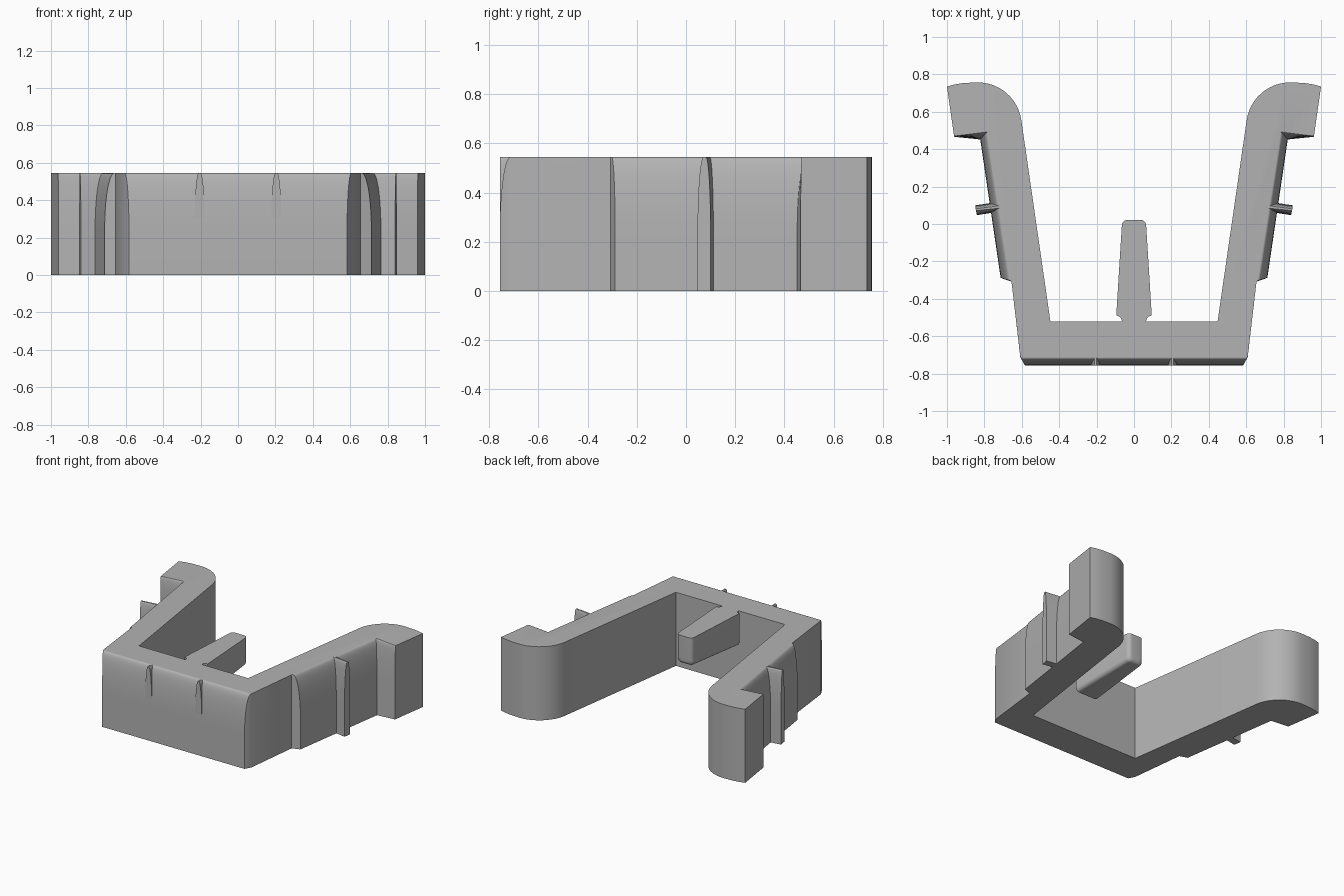
import bpy, bmesh, math

if "Cube" in bpy.data.objects:
    bpy.data.objects.remove(bpy.data.objects["Cube"])

HEIGHT = 0.545
CURVE_START = 0.24

grey = bpy.data.materials.new("plain grey")
grey.use_nodes = True
grey.diffuse_color = (0.45, 0.45, 0.45, 1)
grey.node_tree.nodes["Principled BSDF"].inputs["Base Color"].default_value = (0.45, 0.45, 0.45, 1)


def loft(name, rings):
    """Join equal closed rings of 3D points into a capped solid."""
    bm = bmesh.new()
    loops = [[bm.verts.new(p) for p in ring] for ring in rings]
    n = len(loops[0])
    for a, b in zip(loops, loops[1:]):
        for i in range(n):
            j = (i + 1) % n
            bm.faces.new((a[i], a[j], b[j], b[i]))
    bm.faces.new(loops[0][::-1])
    bm.faces.new(loops[-1])
    bmesh.ops.remove_doubles(bm, verts=bm.verts, dist=0.0002)
    bmesh.ops.recalc_face_normals(bm, faces=bm.faces)
    mesh = bpy.data.meshes.new(name)
    bm.to_mesh(mesh)
    bm.free()
    mesh.materials.append(grey)
    obj = bpy.data.objects.new(name, mesh)
    bpy.context.collection.objects.link(obj)
    bpy.ops.object.select_all(action='DESELECT')
    obj.select_set(True)
    bpy.context.view_layer.objects.active = obj
    bpy.ops.object.shade_smooth_by_angle(angle=math.radians(30))
    return obj


def tapered(name, low, high, z0=0.0, steps=14):
    """Upright solid whose outline eases elliptically from low to high."""
    zs = [z0]
    for k in range(steps + 1):
        z = CURVE_START + (HEIGHT - CURVE_START) * math.sin(k / steps * math.pi / 2)
        if z > z0 + 0.001:
            zs.append(z)
    rings = []
    for z in zs:
        u = max(0.0, (z - CURVE_START) / (HEIGHT - CURVE_START))
        t = 1 - math.sqrt(max(0.0, 1 - u * u))
        rings.append([(a[0] + (b[0] - a[0]) * t, a[1] + (b[1] - a[1]) * t, z)
                      for a, b in zip(low, high)])
    return loft(name, rings)


def mirrored(half):
    return half + [(-x, y) for x, y in reversed(half)]


# U-shaped clip body: front wall, splayed arms, side pads and hooked ends
outer_low = [(0.583, -0.757), (0.608, -0.712), (0.655, -0.308), (0.713, -0.288),
             (0.822, 0.452), (0.96, 0.466)]
outer_high = [(0.606, -0.714), (0.608, -0.71), (0.655, -0.308), (0.662, -0.302),
              (0.785, 0.492), (0.962, 0.47)]
tip = [(1.0, 0.735), (0.96, 0.746), (0.91, 0.754)]
bend = []
for k in range(13):
    a = math.radians(90 + 82 * k / 12)
    bend.append((0.835 + 0.235 * math.cos(a), 0.522 + 0.235 * math.sin(a)))
inner = tip + bend + [(0.447, -0.52)]
tapered("clip_body", mirrored(outer_low + inner), mirrored(outer_high + inner))

# Thin rib on the outside of each arm
for side, label in ((1, "left"), (-1, "right")):
    low = [(0.70, 0.07), (0.84, 0.047), (0.849, 0.1), (0.70, 0.122)]
    high = [(0.70, 0.087), (0.845, 0.071), (0.847, 0.081), (0.70, 0.1)]
    tapered(label + "_arm_rib", [(side * x, y) for x, y in low],
            [(side * x, y) for x, y in high])

# Small ribs on the rounded upper front edge
for side, label in ((1, "left"), (-1, "right")):
    x = side * 0.205
    low = [(x - 0.028, -0.7), (x - 0.028, -0.756), (x + 0.028, -0.756), (x + 0.028, -0.7)]
    high = [(x - 0.005, -0.7), (x - 0.005, -0.756), (x + 0.005, -0.756), (x + 0.005, -0.7)]
    tapered(label + "_front_rib", low, high, z0=0.3)


# Central tongue with rounded lower edges, flared where it meets the wall
def tongue_ring(y, grow):
    w, z0, r = 0.065 + grow, 0.335 - grow, 0.028
    half = [(w - r + r * math.sin(a), z0 + r - r * math.cos(a))
            for a in (k / 6 * math.pi / 2 for k in range(7))]
    half.append((w, HEIGHT))
    return [(x, y, z) for x, z in mirrored(half)]


R = 0.03
rings = [tongue_ring(-0.56, R)]
for k in range(7):
    a = k / 6 * math.pi / 2
    rings.append(tongue_ring(-0.52 + R * math.sin(a), R * (1 - math.cos(a))))
for k in range(7):
    a = k / 6 * math.pi / 2
    rings.append(tongue_ring(0.022 - R + R * math.sin(a), -R * (1 - math.cos(a))))
loft("central_tongue", rings)
